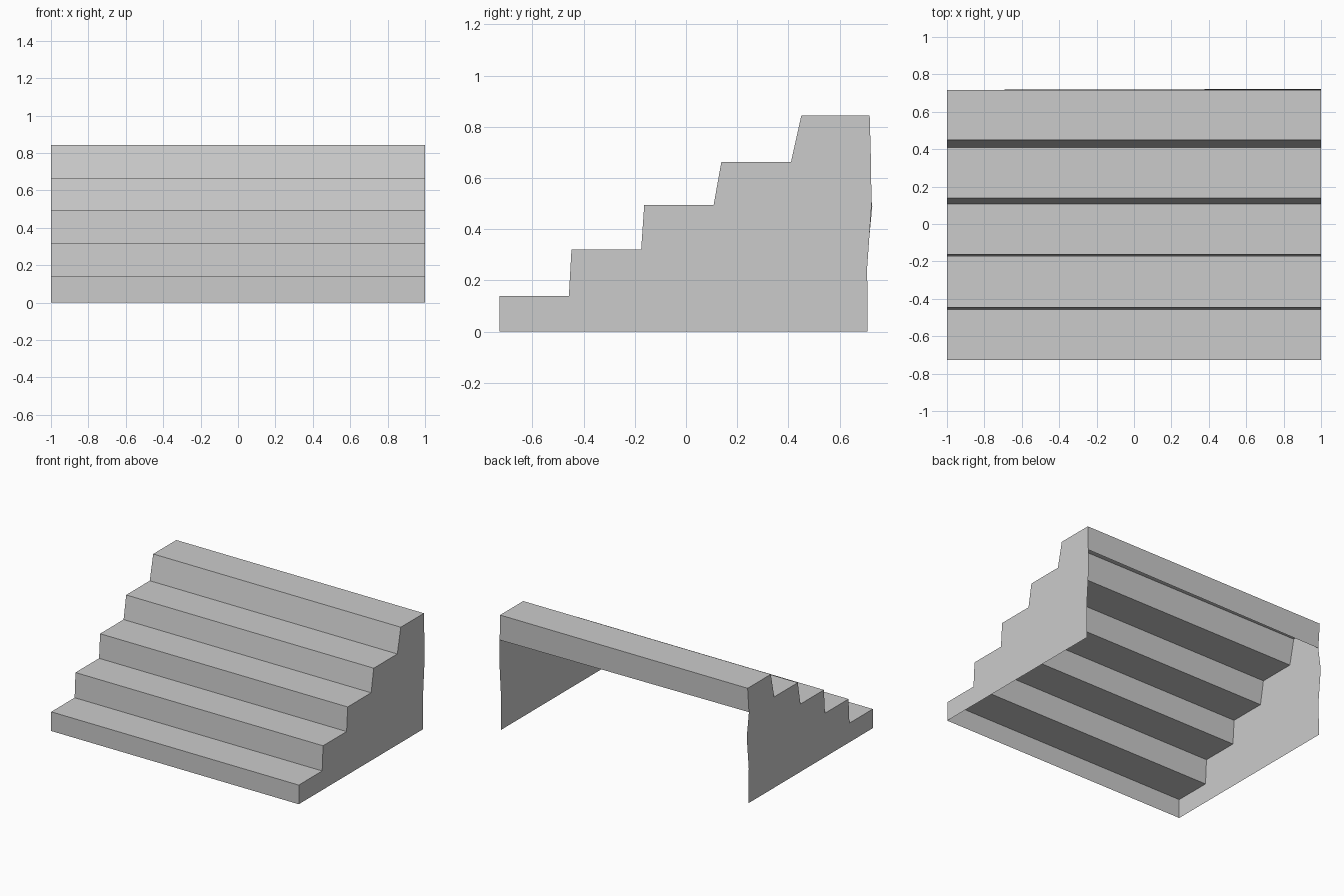
import bpy

if "Cube" in bpy.data.objects:
    bpy.data.objects.remove(bpy.data.objects["Cube"])

# Stair outline in (y, z), from front foot to top rear edge
STEPS = [(-.727, 0), (-.727, .14), (-.457, .14), (-.447, .32), (-.175, .32),
         (-.163, .495), (.108, .495), (.138, .663), (.41, .663),
         (.45, .843), (.717, .843)]
# Slightly uneven rear edges of the two side panels, top to bottom
REAR_RIGHT = [(.722, .663), (.724, .49), (.707, .25), (.709, 0)]
REAR_LEFT = [(.702, .663), (.727, .49), (.704, .25), (.709, 0)]


def add_mesh(name, verts, faces):
    mesh = bpy.data.meshes.new(name)
    mesh.from_pydata(verts, [], faces)
    mesh.update()
    obj = bpy.data.objects.new(name, mesh)
    bpy.context.collection.objects.link(obj)
    return obj


def add_strip(name, left, right):
    """Sheet running across the width between two matching outlines."""
    n = len(left)
    verts = [(-1, y, z) for y, z in left] + [(1, y, z) for y, z in right]
    add_mesh(name, verts, [(i, i + n, i + n + 1, i + 1) for i in range(n - 1)])


def add_side(name, x, rear):
    """Flat stepped side panel, facing outwards."""
    outline = STEPS + rear
    order = list(range(len(outline)))
    if x > 0:
        order.reverse()
    add_mesh(name, [(x, y, z) for y, z in outline], [order])
    # outline runs clockwise seen from +x, so the right side is reversed


# Treads and risers
add_strip("stair_treads_and_risers", STEPS, STEPS)
# Short panel closing the top of the open back
add_strip("back_panel", [STEPS[-1], REAR_LEFT[0]], [STEPS[-1], REAR_RIGHT[0]])
# Side panels
add_side("left_side_panel", -1, REAR_LEFT)
add_side("right_side_panel", 1, REAR_RIGHT)
